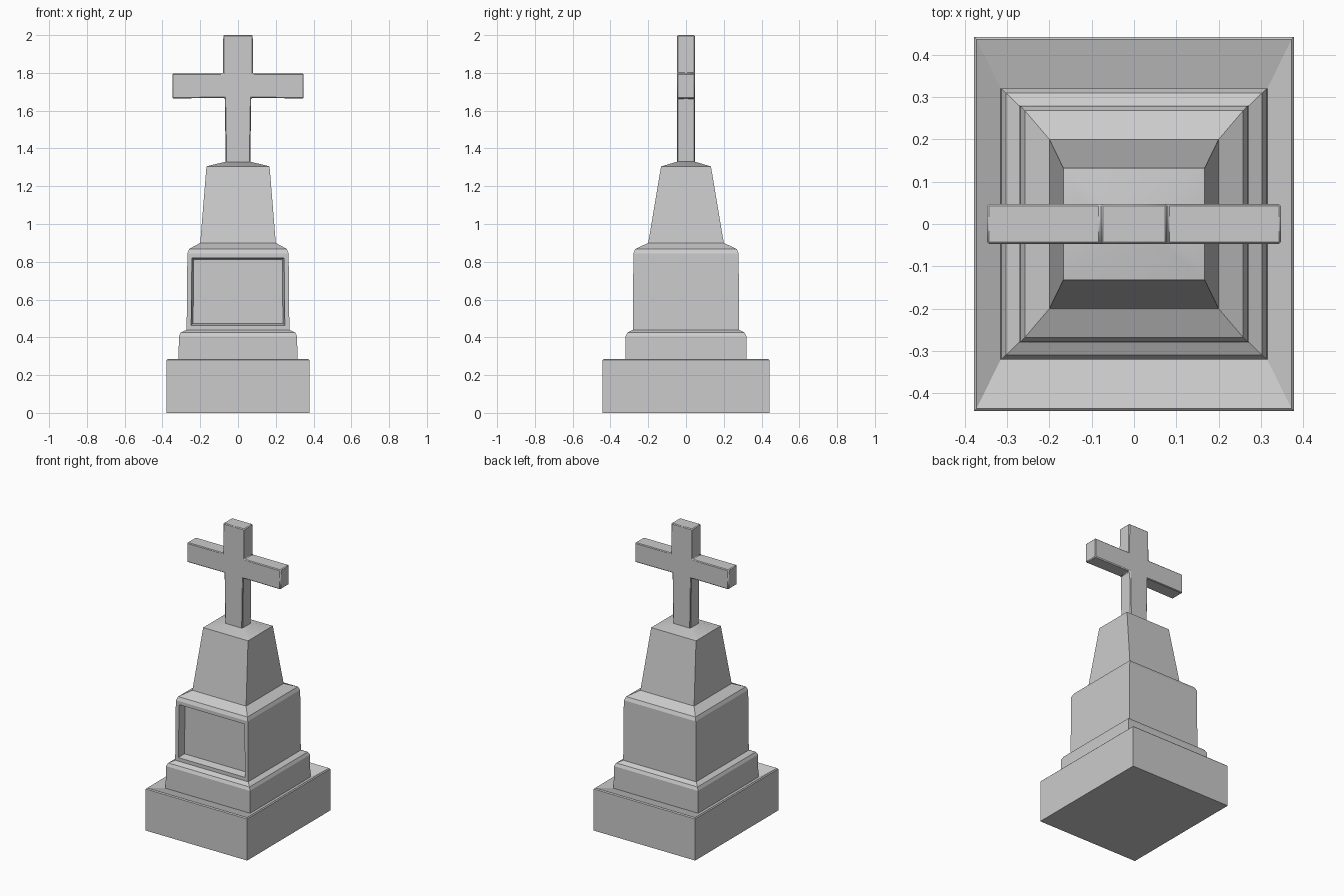
import bpy, bmesh

if "Cube" in bpy.data.objects:
    bpy.data.objects.remove(bpy.data.objects["Cube"])


def finish(name, bm):
    bmesh.ops.recalc_face_normals(bm, faces=bm.faces)
    mesh = bpy.data.meshes.new(name)
    bm.to_mesh(mesh)
    bm.free()
    obj = bpy.data.objects.new(name, mesh)
    bpy.context.collection.objects.link(obj)
    bpy.ops.object.select_all(action='DESELECT')
    obj.select_set(True)
    bpy.context.view_layer.objects.active = obj
    bpy.ops.object.shade_smooth_by_angle(angle=0.4)
    return obj


def loft(rings, bottom=True, top=True):
    """Stack of rectangular rings given as (half_x, half_y, z)."""
    bm = bmesh.new()
    loops = [[bm.verts.new((sx * hx, sy * hy, z))
              for sx, sy in ((-1, -1), (1, -1), (1, 1), (-1, 1))]
             for hx, hy, z in rings]
    for a, b in zip(loops, loops[1:]):
        for i in range(4):
            j = (i + 1) % 4
            bm.faces.new((a[i], a[j], b[j], b[i]))
    if bottom:
        bm.faces.new(loops[0][::-1])
    if top:
        bm.faces.new(loops[-1])
    bm.normal_update()
    return bm


# Plinth with a slightly sunken top around the step
finish("plinth", loft([
    (0.378, 0.442, 0.0), (0.378, 0.442, 0.28), (0.372, 0.436, 0.286),
    (0.315, 0.32, 0.255)], top=False))

# Pedestal: step, panelled block, shoulder, tapered shaft and shallow cap
bm = loft([
    (0.315, 0.32, 0.255), (0.313, 0.32, 0.405), (0.303, 0.31, 0.425),
    (0.272, 0.28, 0.44), (0.268, 0.279, 0.845), (0.258, 0.268, 0.868),
    (0.2, 0.2, 0.9), (0.167, 0.132, 1.305), (0.065, 0.045, 1.33)],
    bottom=False)

# Recessed panel on the front of the block
front = [f for f in bm.faces if f.normal.y < -0.9
         and 0.6 < f.calc_center_median().z < 0.7]
bmesh.ops.inset_region(bm, faces=front, thickness=0.034, depth=0)
bmesh.ops.inset_region(bm, faces=front, thickness=0.014, depth=-0.05)
finish("pedestal", bm)

# Cross: right half of the outline, mirrored to the left and given depth
half = [(0.065, 1.32), (0.07, 1.667), (0.348, 1.665),
        (0.348, 1.797), (0.079, 1.797), (0.078, 2.0)]
outline = half + [(-x, z) for x, z in reversed(half)]
bm = bmesh.new()
face = bm.faces.new([bm.verts.new((x, -0.047, z)) for x, z in outline])
ext = bmesh.ops.extrude_face_region(bm, geom=[face])
bmesh.ops.translate(bm, vec=(0, 0.094, 0),
                    verts=[v for v in ext["geom"]
                           if isinstance(v, bmesh.types.BMVert)])
cross = finish("cross", bm)
bevel = cross.modifiers.new("soft_edges", 'BEVEL')
bevel.width = 0.005
bevel.segments = 1
